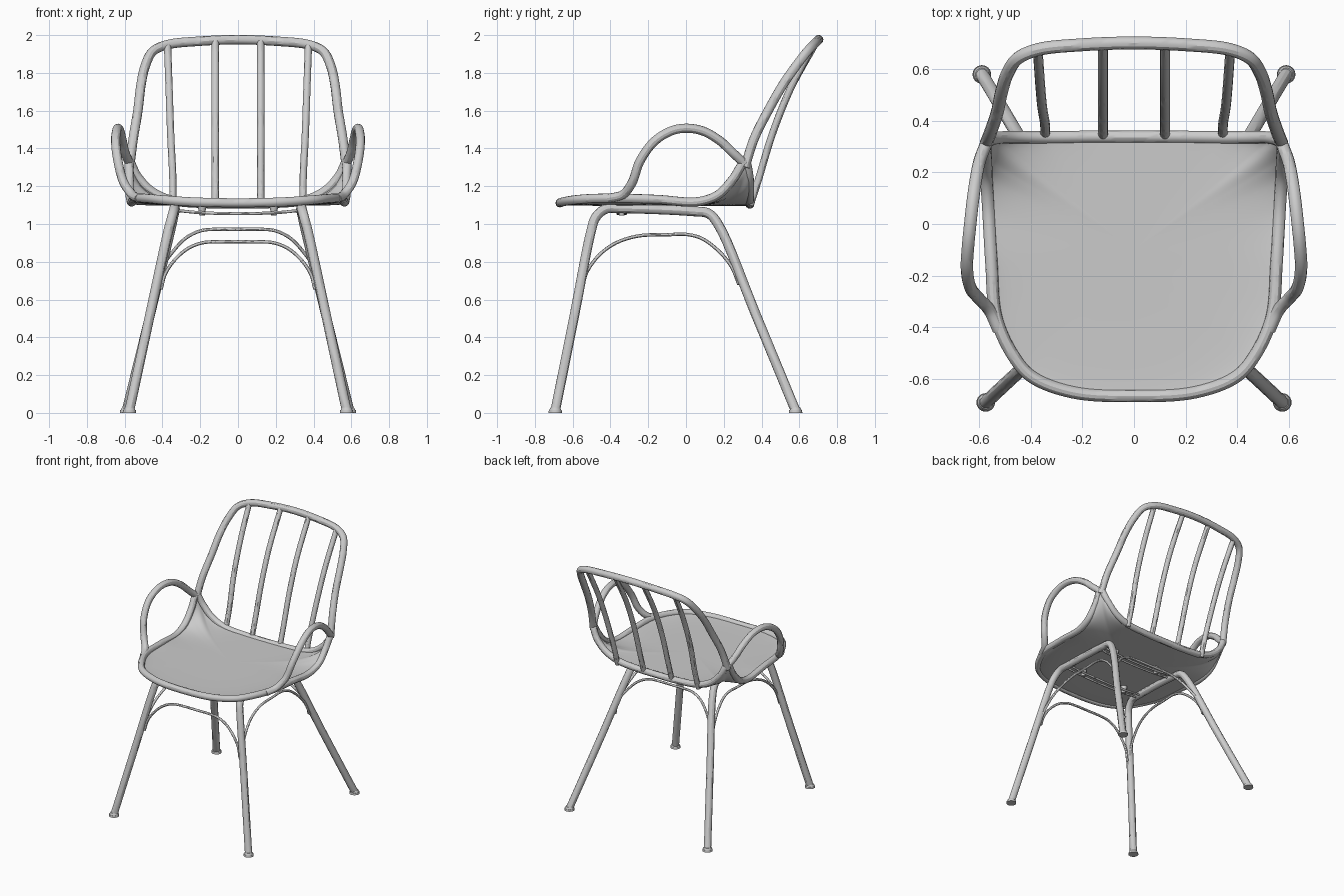
import bpy
import bmesh
from math import sin, cos, pi
from mathutils import Vector

if "Cube" in bpy.data.objects:
    bpy.data.objects.remove(bpy.data.objects["Cube"])

grey = bpy.data.materials.new("light_grey")
grey.use_nodes = True
grey.diffuse_color = (0.6, 0.6, 0.6, 1)
grey.node_tree.nodes["Principled BSDF"].inputs["Base Color"].default_value = (0.6, 0.6, 0.6, 1)


def spline(points, closed=False, steps=8):
    """Smooth centripetal curve through the points."""
    p = [Vector(q) for q in points]
    if closed:
        p = [p[-1]] + p + p[:2]
    else:
        p = [2 * p[0] - p[1]] + p + [2 * p[-1] - p[-2]]
    out = []
    for a, b, c, d in zip(p, p[1:], p[2:], p[3:]):
        t1 = (b - a).length ** 0.5
        t2 = t1 + (c - b).length ** 0.5
        t3 = t2 + (d - c).length ** 0.5
        for i in range(steps):
            t = t1 + (t2 - t1) * i / steps
            ab = a.lerp(b, t / t1)
            bc = b.lerp(c, (t - t1) / (t2 - t1))
            cd = c.lerp(d, (t - t2) / (t3 - t2))
            out.append(ab.lerp(bc, t / t2).lerp(bc.lerp(cd, (t - t1) / (t3 - t1)), (t - t1) / (t2 - t1)))
    return out if closed else out + [p[-2]]


def flip(points):
    return [(-x, y, z) for x, y, z in points]


def mirrored(half):
    """Half a path ending on the centre line, continued on the other side."""
    return half + flip(half[-2::-1])


def finish(ob):
    bpy.ops.object.select_all(action='DESELECT')
    ob.select_set(True)
    bpy.context.view_layer.objects.active = ob
    if ob.type == 'CURVE':
        bpy.ops.object.convert(target='MESH')
        ob = bpy.context.object
    ob.data.materials.clear()
    ob.data.materials.append(grey)
    bpy.ops.object.shade_smooth_by_angle()
    return ob


def tube(name, points, radius, closed=False):
    curve = bpy.data.curves.new(name, 'CURVE')
    curve.dimensions = '3D'
    curve.bevel_depth = radius
    curve.bevel_resolution = 4
    curve.use_fill_caps = True
    path = spline(points, closed)
    line = curve.splines.new('POLY')
    line.points.add(len(path) - 1)
    for pt, co in zip(line.points, path):
        pt.co = (*co, 1)
    line.use_cyclic_u = closed
    ob = bpy.data.objects.new(name, curve)
    bpy.context.collection.objects.link(ob)
    return finish(ob)


def cylinder(name, location, radius, top_radius, depth):
    bpy.ops.mesh.primitive_cone_add(vertices=24, radius1=radius, radius2=top_radius,
                                    depth=depth, location=location)
    bpy.context.object.name = name
    return finish(bpy.context.object)


# Seat rim, rising to a peak at each rear corner
rim_half = [(0, -0.667, 1.112), (0.24, -0.652, 1.117), (0.4, -0.59, 1.128), (0.475, -0.5, 1.135),
            (0.535, -0.36, 1.137), (0.553, -0.15, 1.13), (0.565, 0.06, 1.118), (0.572, 0.17, 1.155),
            (0.574, 0.25, 1.24), (0.574, 0.312, 1.33), (0.535, 0.333, 1.255), (0.46, 0.336, 1.175),
            (0.35, 0.336, 1.125), (0.18, 0.338, 1.108), (0, 0.338, 1.105)]
rim = rim_half + flip(rim_half[-2:0:-1])
tube("seat_rim", rim, 0.024, closed=True)

# Seat pan: rings that run from a flat middle up to the rim
RINGS, BASE = 14, 1.105
centre = Vector((0, -0.1, 0))
bm = bmesh.new()
loop = spline(rim, closed=True)
previous = [bm.verts.new((0, centre.y, BASE))] * len(loop)
for k in range(1, RINGS + 1):
    angle = pi / 2 * k / RINGS
    spread, rise = sin(angle) ** 0.4, 1 - cos(angle)
    ring = []
    for p in loop:
        q = centre.lerp(p, spread)
        q.z = BASE + (p.z - BASE) * rise
        ring.append(bm.verts.new(q))
    for i in range(len(loop)):
        j = (i + 1) % len(loop)
        corners = [previous[i], ring[i], ring[j], previous[j]]
        bm.faces.new(corners[:3] if k == 1 else corners)
    previous = ring
bmesh.ops.recalc_face_normals(bm, faces=bm.faces)
mesh = bpy.data.meshes.new("seat_pan")
bm.to_mesh(mesh)
bm.free()
pan = bpy.data.objects.new("seat_pan", mesh)
bpy.context.collection.objects.link(pan)
solid = pan.modifiers.new("thickness", 'SOLIDIFY')
solid.thickness = 0.018
solid.offset = 0
finish(pan)

# Back frame hoop
tube("back_frame", mirrored([
    (0.574, 0.312, 1.3), (0.555, 0.36, 1.45), (0.53, 0.435, 1.6), (0.513, 0.515, 1.74),
    (0.49, 0.585, 1.84), (0.45, 0.643, 1.915), (0.37, 0.677, 1.95), (0.2, 0.695, 1.968),
    (0, 0.702, 1.976)]), 0.025)

# Curved back spindles
for low, high, drop in ((0.12, 0.12, 0), (0.345, 0.373, 0.02)):
    spindle = [(low, 0.34, 1.1), (low, 0.385, 1.24), (low * 0.6 + high * 0.4, 0.455, 1.47),
               (low * 0.3 + high * 0.7, 0.55, 1.71), (high, 0.69 - drop, 1.965 - drop)]
    tube("left_spindle", spindle, 0.019)
    tube("right_spindle", flip(spindle), 0.019)

# Looped armrests
arm = [(0.525, -0.41, 1.136), (0.56, -0.335, 1.155), (0.605, -0.285, 1.22), (0.635, -0.245, 1.33),
       (0.648, -0.17, 1.435), (0.643, -0.08, 1.492), (0.635, 0, 1.507), (0.625, 0.09, 1.492),
       (0.612, 0.18, 1.44), (0.597, 0.25, 1.375), (0.574, 0.31, 1.32)]
tube("left_armrest", arm, 0.024)
tube("right_armrest", flip(arm), 0.024)

# Leg frames: front leg, run under the seat, rear leg
leg = [(0.575, -0.692, 0.012), (0.47, -0.594, 0.5), (0.37, -0.503, 0.96), (0.35, -0.478, 1.035),
       (0.338, -0.425, 1.08), (0.335, -0.34, 1.083), (0.335, 0.04, 1.067), (0.338, 0.12, 1.055),
       (0.352, 0.175, 0.99), (0.465, 0.37, 0.52), (0.59, 0.58, 0.012)]
for side, path in (("left", leg), ("right", flip(leg))):
    tube(side + "_leg_frame", path, 0.026)
    for end, (x, y, _) in (("front", path[0]), ("rear", path[-1])):
        cylinder(f"{side}_{end}_foot", (x, y, 0.007), 0.036, 0.034, 0.014)
        cylinder(f"{side}_{end}_foot_collar", (x, y, 0.021), 0.032, 0.025, 0.014)

# Arched wire braces between the legs
tube("front_brace", mirrored([
    (0.407, -0.56, 0.655), (0.385, -0.55, 0.735), (0.335, -0.54, 0.81), (0.265, -0.528, 0.87),
    (0.19, -0.521, 0.9), (0.11, -0.518, 0.906), (0, -0.518, 0.906)]), 0.009)
tube("rear_brace", mirrored([
    (0.405, 0.285, 0.68), (0.395, 0.268, 0.775), (0.34, 0.233, 0.86), (0.27, 0.203, 0.93),
    (0.19, 0.187, 0.966), (0.11, 0.184, 0.972), (0, 0.184, 0.972)]), 0.009)
side_brace = [(0.425, -0.55, 0.655), (0.41, -0.525, 0.745), (0.395, -0.46, 0.835), (0.38, -0.37, 0.9),
              (0.37, -0.25, 0.937), (0.367, -0.1, 0.943), (0.367, 0, 0.945), (0.373, 0.08, 0.925),
              (0.388, 0.17, 0.86), (0.405, 0.24, 0.775), (0.42, 0.28, 0.68)]
tube("left_brace", side_brace, 0.009)
tube("right_brace", flip(side_brace), 0.009)

# Wire crossbars under the seat, with round pads
for y in (-0.34, 0.02):
    for dy in (-0.02, 0.02):
        tube("crossbar", mirrored([(0.33, y + dy, 1.072), (0.2, y + dy, 1.06), (0, y + dy, 1.055)]), 0.008)
    for x in (-0.19, 0.19):
        cylinder("crossbar_pad", (x, y, 1.072), 0.014, 0.024, 0.055)
